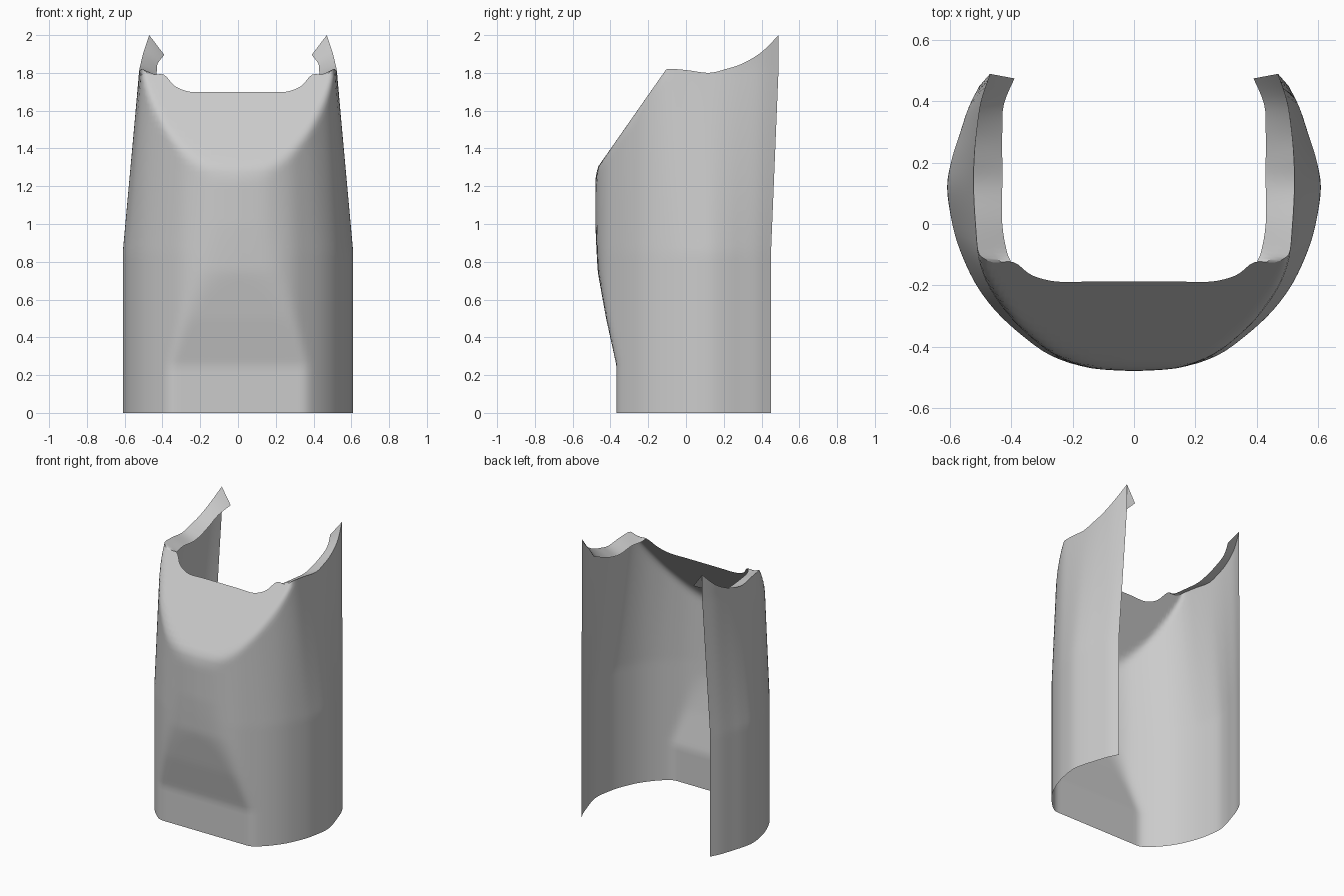
import bpy, bmesh

cube = bpy.data.objects.get("Cube")
if cube:
    bpy.data.objects.remove(cube, do_unlink=True)

# Half outline, centre front to back edge: lower x, y, upper x, y, rim height
HALF = [
    (0, -.485, 0, -.485, 1.70), (.14, -.472, .14, -.47, 1.70),
    (.27, -.43, .25, -.42, 1.70), (.37, -.36, .33, -.36, 1.73),
    (.455, -.28, .39, -.30, 1.79), (.52, -.19, .46, -.21, 1.79),
    (.57, -.08, .505, -.11, 1.82), (.595, .01, .517, 0, 1.815),
    (.61, .12, .522, .12, 1.80), (.595, .21, .522, .21, 1.82),
    (.57, .29, .515, .3, 1.85), (.54, .38, .5, .4, 1.91),
    (.505, .45, .47, .49, 2.0)]
# Inner edge of the turned-in lip, starting at the outline point LIP_START
LIP_START = 5
LIP = [(.40, -.125, 1.79), (.415, -.09, 1.775), (.43, 0, 1.775),
       (.43, .12, 1.765), (.43, .21, 1.78), (.43, .3, 1.81),
       (.425, .39, 1.85), (.39, .475, 1.895)]
# Foremost y allowed at each height: flat foot, bulge, sloping cut
FRONT = [(0, -.37), (.25, -.37), (.5, -.425), (.75, -.47), (1, -.489),
         (1.23, -.49), (1.3, -.47), (1.8, -.12), (2.1, .09)]
SUB, ROWS = 4, 56


def refine(points):
    """Subdivide a row of tuples with a gentle smooth curve."""
    out = []
    for i in range(len(points) - 1):
        a, b = points[max(i - 1, 0)], points[i]
        c, d = points[i + 1], points[min(i + 2, len(points) - 1)]
        for k in range(SUB):
            t = k / SUB
            out.append(tuple(
                q + t * (r - p) / 2 + t * t * (p - 2.5 * q + 2 * r - s / 2)
                + t ** 3 * (1.5 * (q - r) + (s - p) / 2)
                for p, q, r, s in zip(a, b, c, d)))
    return out + [points[-1]]


def front_limit(z):
    for (z0, y0), (z1, y1) in zip(FRONT, FRONT[1:]):
        if z <= z1:
            return y0 + (y1 - y0) * (z - z0) / (z1 - z0)
    return FRONT[-1][1]


def soft_max(a, b, r=.025):
    h = max(r - abs(a - b), 0)
    return max(a, b) + h * h / (4 * r)


def wall_point(col, t):
    xa, ya, xb, yb, rim = col
    z = rim * t
    f = min(max((z - .85) / .97, 0), 1)
    y = ya + (yb - ya) * f
    return xa + (xb - xa) * f, soft_max(y, front_limit(z) + .002), z


def add_grid(bm, columns):
    for side in (1, -1):
        rows = [[bm.verts.new((side * x, y, z)) for x, y, z in c] for c in columns]
        for p, q in zip(rows, rows[1:]):
            for i in range(len(p) - 1):
                quad = (p[i], q[i], q[i + 1], p[i + 1])
                bm.faces.new(quad if side > 0 else quad[::-1])


def make_object(name, columns, material):
    bm = bmesh.new()
    add_grid(bm, columns)
    bmesh.ops.remove_doubles(bm, verts=bm.verts, dist=.0005)
    mesh = bpy.data.meshes.new(name)
    bm.to_mesh(mesh)
    bm.free()
    mesh.materials.append(material)
    obj = bpy.data.objects.new(name, mesh)
    bpy.context.collection.objects.link(obj)
    bpy.ops.object.select_all(action='DESELECT')
    obj.select_set(True)
    bpy.context.view_layer.objects.active = obj
    bpy.ops.object.shade_smooth_by_angle(angle=.7)


grey = bpy.data.materials.new("plain grey")
grey.use_nodes = True
grey.diffuse_color = (.6, .6, .6, 1)
grey.node_tree.nodes["Principled BSDF"].inputs["Base Color"].default_value = (.6, .6, .6, 1)

# Curved wall, open at the back
outline = refine(HALF)
wall = [[wall_point(c, j / ROWS) for j in range(ROWS + 1)] for c in outline]
make_object("curved_wall", wall, grey)

# Lip turned inward along the side rims
lip = []
for column, inner in zip(wall[LIP_START * SUB:], refine(LIP)):
    outer = column[-1]
    lip.append([tuple(a + (b - a) * t for a, b in zip(outer, inner))
                for t in (0, .5, 1)])
make_object("rim_lip", lip, grey)
